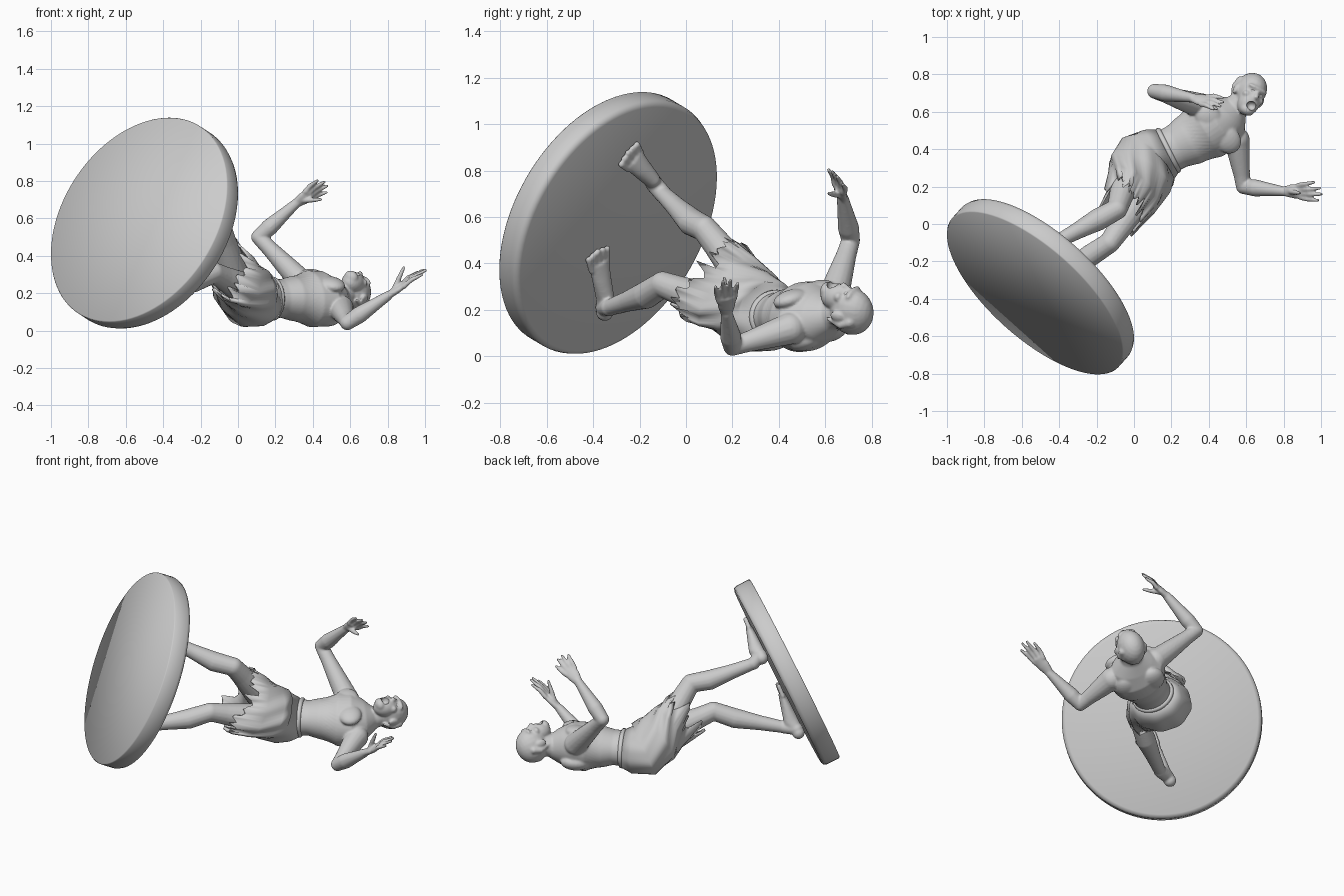
import bpy, bmesh, math, random
from mathutils import Vector as V, Matrix

if "Cube" in bpy.data.objects:
    bpy.data.objects.remove(bpy.data.objects["Cube"])

random.seed(4)
N = V((.61, .68, -.40)).normalized()      # axis of the toppled base
C = V((-.493, -.328, .569))


def on_base(y, z, h):
    """Point at height h above the top face of the base."""
    p = C + N * (.05 + h)
    return V((p.x - (N.y * (y - p.y) + N.z * (z - p.z)) / N.x, y, z))


def loft(bm, rings, n=20, cap=True, ragged=0):
    """Rings are (centre, side direction, side radius, depth radius)."""
    loops = []
    pts = [V(r[0]) for r in rings]
    for i, (c, side, ra, rb) in enumerate(rings):
        t = (pts[min(i + 1, len(pts) - 1)] - pts[max(i - 1, 0)]).normalized()
        b = t.cross(V(side)).normalized()
        s = b.cross(t)
        loop = []
        for k in range(n):
            a = math.tau * k / n
            fold = 1 + (.05 * i / len(rings) * math.sin(a * 9) if ragged else 0)
            p = pts[i] + (s * ra * math.cos(a) + b * rb * math.sin(a)) * fold
            if ragged and i == len(rings) - 1:
                p += t * ragged * random.uniform(-.5, 1)
            loop.append(bm.verts.new(p))
        loops.append(loop)
    for a, b in zip(loops, loops[1:]):
        for k in range(n):
            bm.faces.new((a[k], a[(k + 1) % n], b[(k + 1) % n], b[k]))
    if cap:
        bm.faces.new(loops[0][::-1])
        bm.faces.new(loops[-1])


def limb(bm, pts, n=16):
    d = V(pts[-1][0]) - V(pts[0][0])
    side = d.orthogonal()
    loft(bm, [(p, side, r, r) for p, r in pts], n)
    for p, r in (pts[0], pts[-1]):
        ball(bm, p, (r, r, r))


def ball(bm, c, r, axes=(V((1, 0, 0)), V((0, 1, 0)), V((0, 0, 1)))):
    m = Matrix([a * s for a, s in zip(axes, r)]).transposed().to_4x4()
    m.translation = V(c)
    bmesh.ops.create_uvsphere(bm, u_segments=20, v_segments=12, radius=1, matrix=m)


def finish(bm, name):
    bmesh.ops.recalc_face_normals(bm, faces=bm.faces)
    me = bpy.data.meshes.new(name)
    bm.to_mesh(me)
    bm.free()
    me.polygons.foreach_set("use_smooth", [True] * len(me.polygons))
    ob = bpy.data.objects.new(name, me)
    bpy.context.collection.objects.link(ob)
    return ob


def frame(f, up):
    f = V(f).normalized()
    up = V(up)
    up = (up - f * up.dot(f)).normalized()
    return up.cross(f), f, up


# Round base, smooth shaded all over
bm = bmesh.new()
loft(bm, [(C + N * h, (0, 0, 1), r, r) for h, r in
          ((-.063, .592), (-.056, .597), (.025, .597), (.043, .59), (.05, .573))], 96)
finish(bm, "round_base")

bm = bmesh.new()

# Torso and neck
sh = V((-.66, .62, .43))
hip = V((-.74, .67, 0))
loft(bm, [((.0, .27, .19), hip, .10, .08), ((.07, .33, .17), hip, .14, .13),
          ((.17, .385, .17), hip, .12, .105), ((.23, .415, .172), hip, .12, .103),
          ((.29, .445, .172), hip, .138, .12), ((.38, .50, .17), sh, .168, .148),
          ((.45, .54, .172), sh, .175, .143), ((.51, .59, .175), sh, .125, .105),
          ((.55, .63, .18), sh, .068, .068), ((.61, .69, .2), sh, .055, .055)], 40)
tf = frame((.1, -.25, .95), N)
for s in (-1, 1):
    ball(bm, V((.44, .53, .18)) + tf[1] * .09 + tf[0] * s * .075, (.085, .04, .07), tf)
    ball(bm, V((.43, .54, .17)) - tf[1] * .08 + tf[0] * s * .075, (.075, .05, .09), tf)

# Head with jaw, brow, nose, ears and hair
hs, hf, hu = hx = frame((.4, -.02, .9), (.4, .85, -.2))
H = V((.62, .70, .205))


def face(s, f, u):
    return H + hs * s + hf * f + hu * u


ball(bm, face(0, -.01, .015), (.083, .105, .098), hx)
ball(bm, face(0, .045, -.05), (.06, .06, .08), hx)
ball(bm, face(0, .07, -.1), (.04, .035, .03), hx)
ball(bm, face(0, .077, .025), (.06, .025, .016), hx)
limb(bm, [(face(0, .085, .015), .01), (face(0, .104, -.022), .015)], 10)
for s in (-1, 1):
    ball(bm, face(s * .083, -.005, -.015), (.011, .022, .032), hx)
    ball(bm, face(s * .043, .068, -.025), (.022, .022, .018), hx)
    for k in range(4):
        limb(bm, [(face(s * .02 * (k + .5), -.06 + .01 * k, .07 - .01 * k), .022),
                  (face(s * .022 * (k + .5), -.1 + .018 * k, 0), .018),
                  (face(s * .02 * (k + .5), -.085 + .018 * k, -.065), .008)], 10)


# Arms with spread hands
def arm(shoulder, elbow, wrist, tip, spread, thumb):
    S, E, W, T = map(V, (shoulder, elbow, wrist, tip))
    limb(bm, [(S, .069), (S.lerp(E, .35), .058), (S.lerp(E, .75), .044), (E, .04)])
    limb(bm, [(E, .04), (E.lerp(W, .3), .046), (E.lerp(W, .7), .034), (W, .026)])
    d = T - W
    sp = V(spread)
    sp = (sp - d * sp.dot(d) / d.length_squared).normalized()
    bend = d.cross(sp).normalized()
    loft(bm, [(W, sp, .026, .02), (W + d * .25, sp, .04, .02), (W + d * .5, sp, .042, .016)])
    for k in range(4):
        o = (k - 1.5) * .022
        L = (.88, 1, .98, .85)[k]
        limb(bm, [(W + d * .42 + sp * o, .0145),
                  (W + d * .7 * L + sp * o * 1.25 + bend * .008, .0135),
                  (W + d * L + sp * o * 1.5, .009)], 10)
    limb(bm, [(W + d * .15, .017), (W + d * .4 + V(thumb) * .6, .014),
              (W + d * .58 + V(thumb), .009)], 10)


arm((.36, .63, .24), (.11, .71, .5), (.31, .675, .68), (.47, .64, .785), (.5, .6, -.6), (.04, -.04, -.04))
arm((.55, .45, .12), (.585, .2, .042), (.8, .175, .185), (1, .175, .325), (0, 1, .3), (-.03, -.01, .07))


# Legs with bare feet
def leg(hipj, knee, ankle, heel, toe):
    Hp, K, A = map(V, (hipj, knee, ankle))
    back = V((-.2, -.15, -.9)) * .018
    limb(bm, [(Hp, .095), (Hp.lerp(K, .4), .085), (Hp.lerp(K, .8), .063), (K, .056)])
    limb(bm, [(K, .056), (K.lerp(A, .3) + back, .06), (K.lerp(A, .65) + back * .5, .045), (A, .036)])
    h, t = on_base(*heel, .038), on_base(*toe, .018)
    d = t - h
    side = N.cross(d).normalized()
    limb(bm, [(A, .038), (h + d * .08, .038)])
    loft(bm, [(h, side, .032, .034), (h + d * .25 + N * .014, side, .036, .045),
              (h + d * .55 + N * .006, side, .046, .033), (h + d * .82, side, .055, .02)])
    ball(bm, h, (.038, .038, .038))
    for k in range(5):
        o = side * (k - 2) * .023
        limb(bm, [(h + d * .76 + o, .014), (h + d * (1 - abs(k - 2) * .02) + o * 1.2, .0145)], 10)


leg((.0, .37, .19), (-.09, .08, .55), (-.42, -.10, .70), (-.13, .735), (-.25, .875))
leg((.11, .25, .18), (-.13, -.10, .31), (-.48, -.33, .21), (-.35, .19), (-.38, .45))

body = finish(bm, "body")
rm = body.modifiers.new("fuse", 'REMESH')
rm.mode = 'VOXEL'
rm.voxel_size = .006
rm.use_smooth_shade = True
sm = body.modifiers.new("soften", 'SMOOTH')
sm.factor, sm.iterations = .5, 7

# Open mouth and eye sockets
bm = bmesh.new()
ball(bm, face(0, .103, -.075), (.027, .035, .024), hx)
for s in (-1, 1):
    ball(bm, face(s * .032, .1, .002), (.016, .02, .01), hx)
cut = finish(bm, "face_cutter")
cut.hide_render = True
cut.display_type = 'WIRE'
cut.hide_set(True)
bo = body.modifiers.new("face", 'BOOLEAN')
bo.operation, bo.object = 'DIFFERENCE', cut

# Ragged skirt with belt
bm = bmesh.new()
loft(bm, [((.185, .395, .17), hip, .126, .11), ((.13, .365, .165), hip, .158, .14),
          ((.075, .335, .172), hip, .185, .162), ((.03, .26, .225), (-.5, .7, .25), .19, .158),
          ((-.005, .18, .28), (-.2, .7, .5), .195, .135),
          ((-.05, .11, .33), (0, .7, .7), .205, .11)], 60, False, .085)
skirt = finish(bm, "ragged_skirt")
so = skirt.modifiers.new("cloth", 'SOLIDIFY')
so.thickness = .012
bm = bmesh.new()
loft(bm, [((.172, .388, .17), hip, .128, .112), ((.178, .391, .17), hip, .133, .117),
          ((.19, .397, .17), hip, .132, .116), ((.196, .4, .17), hip, .122, .107)], 40)
finish(bm, "belt")
